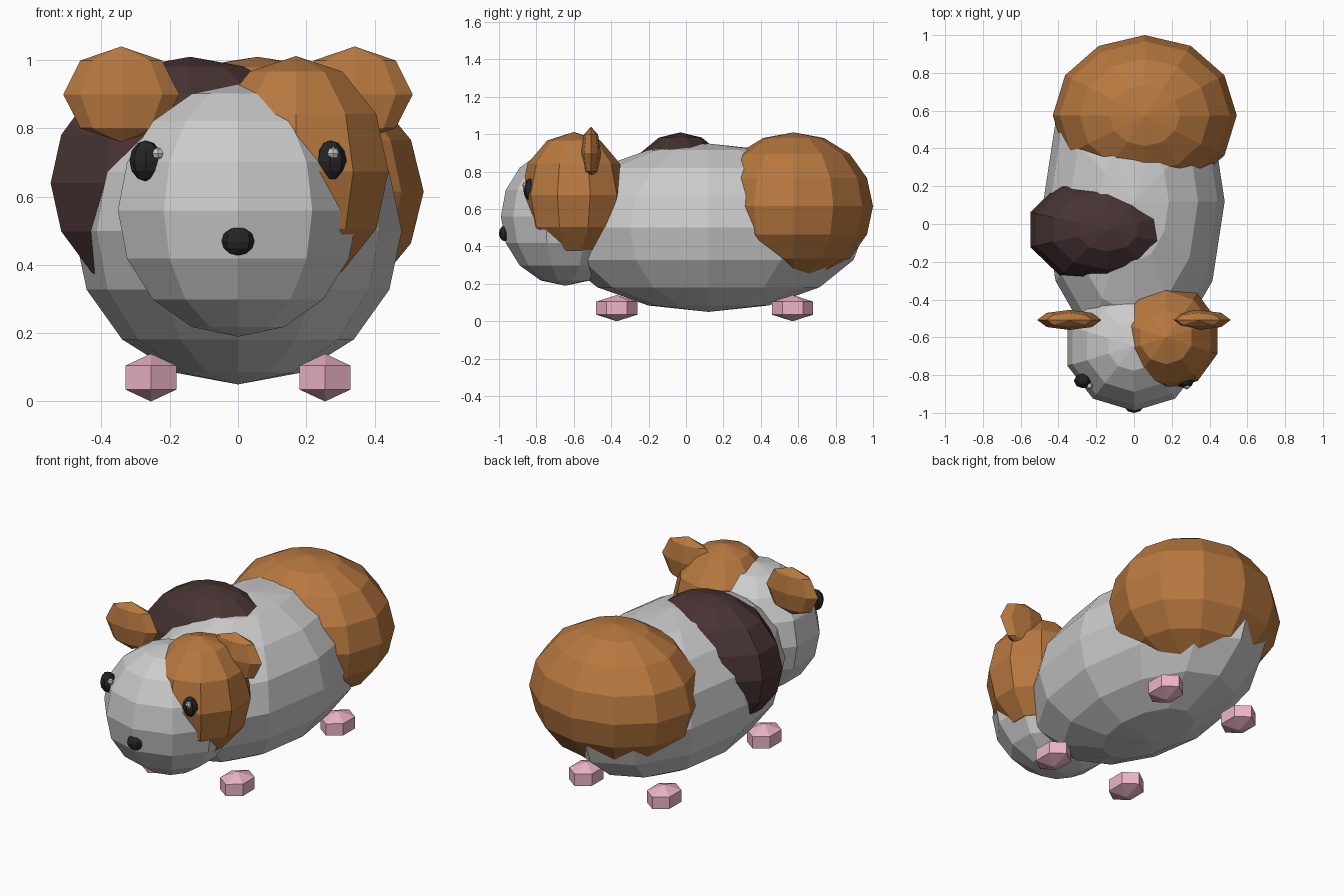
import bpy

if "Cube" in bpy.data.objects:
    bpy.data.objects.remove(bpy.data.objects["Cube"])


def material(name, rgb):
    m = bpy.data.materials.new(name)
    m.diffuse_color = (*rgb, 1)
    m.use_nodes = True
    m.node_tree.nodes["Principled BSDF"].inputs["Base Color"].default_value = m.diffuse_color
    return m


BROWN = material("brown_fur", (0.48, 0.19, 0.05))
DARK = material("dark_fur", (0.065, 0.033, 0.033))
PINK = material("pink_skin", (0.85, 0.46, 0.58))
BLACK = material("black", (0.018, 0.018, 0.018))


def ellipsoid(name, centre, radii, segments, rings, mat=None):
    """Low-poly flat-faced ball stretched to the given radii."""
    bpy.ops.mesh.primitive_uv_sphere_add(segments=segments, ring_count=rings,
                                         radius=1, location=centre)
    ob = bpy.context.object
    ob.name = name
    ob.scale = radii
    bpy.ops.object.transform_apply(location=False, rotation=False, scale=True)
    if mat:
        ob.data.materials.append(mat)
    return ob


# Body and head
ellipsoid("body", (0, 0.12, 0.5), (0.48, 0.84, 0.45), 12, 8)
ellipsoid("head", (0, -0.645, 0.56), (0.37, 0.345, 0.37), 10, 8)

# Fur patches bulging through the body and head
ellipsoid("rump_patch", (0.057, 0.575, 0.615), (0.487, 0.425, 0.395), 12, 8, BROWN)
ellipsoid("side_patch", (-0.14, -0.03, 0.64), (0.43, 0.30, 0.37), 10, 8, DARK)
ellipsoid("face_patch", (0.17, -0.6, 0.674), (0.285, 0.285, 0.338), 10, 6, BROWN)

# Nose
ellipsoid("nose", (0, -0.968, 0.47), (0.048, 0.032, 0.042), 8, 6, BLACK)

# Paired parts
for side, s in (("left", -1), ("right", 1)):
    ellipsoid(f"{side}_ear", (s * 0.342, -0.508, 0.9), (0.17, 0.053, 0.14), 8, 4, BROWN)
    ellipsoid(f"{side}_eye", (s * 0.27, -0.83, 0.705), (0.048, 0.04, 0.06), 8, 6, BLACK)
    # glints sit on the same side of both eyes
    ellipsoid(f"{side}_eye_glint", (s * 0.257 + 0.022, -0.858, 0.727),
              (0.018, 0.018, 0.018), 6, 4)
    for end, y in (("front", -0.37), ("back", 0.57)):
        ellipsoid(f"{end}_{side}_foot", (s * 0.255, y, 0.07), (0.1, 0.127, 0.07), 6, 3, PINK)
